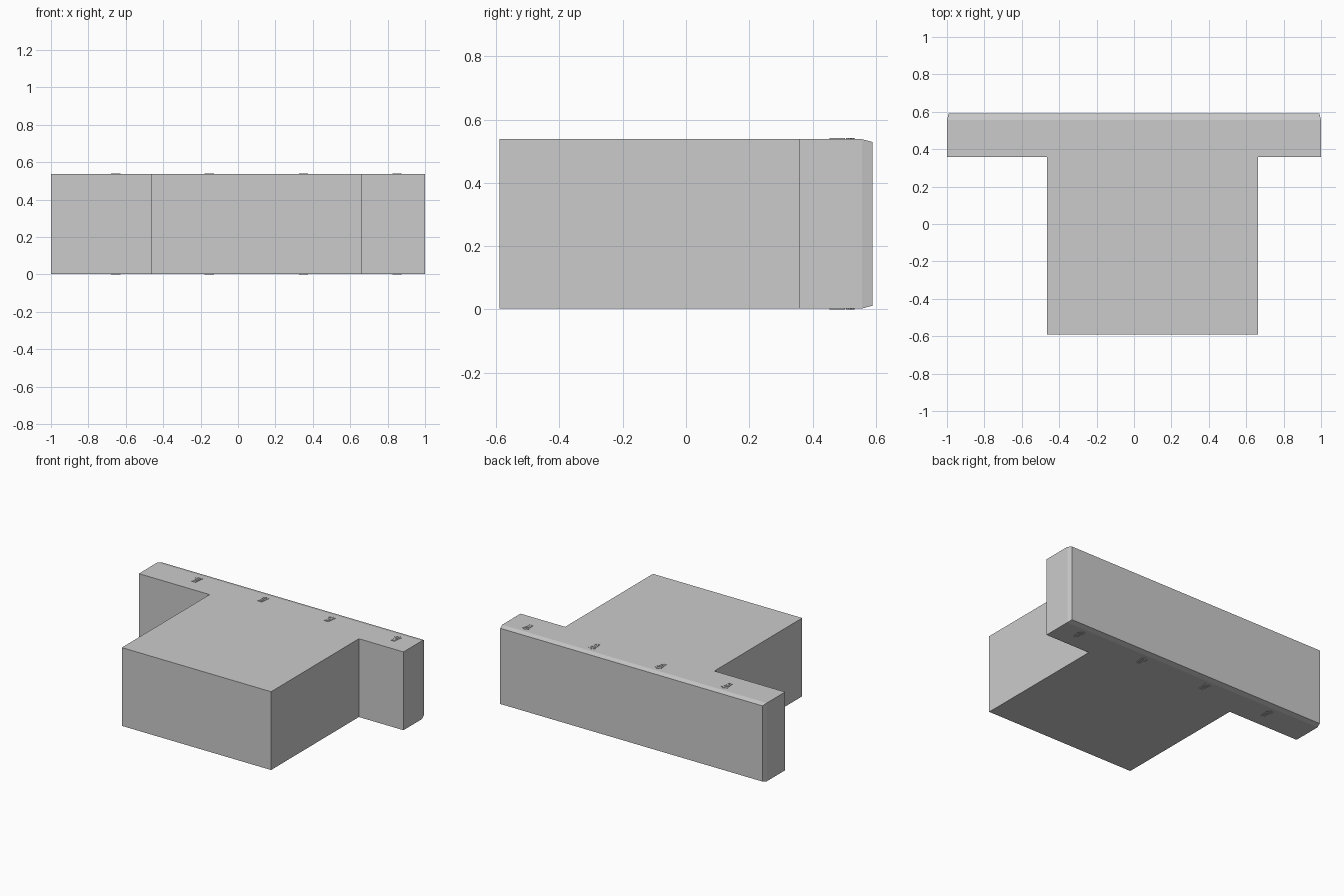
import bpy, bmesh, math
from mathutils import Vector

if "Cube" in bpy.data.objects:
    bpy.data.objects.remove(bpy.data.objects["Cube"])

Z0, Z1 = 0.003, 0.538      # body faces, tabs stand slightly proud
BACK, BEND = 0.59, 0.556   # rear face and start of its chamfer


def add_object(name, bm):
    bmesh.ops.recalc_face_normals(bm, faces=bm.faces)
    mesh = bpy.data.meshes.new(name)
    bm.to_mesh(mesh)
    bm.free()
    obj = bpy.data.objects.new(name, mesh)
    bpy.context.collection.objects.link(obj)
    return obj


def prism(bm, outline, z0, z1):
    face = bm.faces.new([bm.verts.new((x, y, z0)) for x, y in outline])
    ext = bmesh.ops.extrude_face_region(bm, geom=[face])
    verts = [g for g in ext["geom"] if isinstance(g, bmesh.types.BMVert)]
    bmesh.ops.translate(bm, verts=verts, vec=(0, 0, z1 - z0))


# T-shaped body with the rear rim tapered in on all four sides
bm = bmesh.new()
prism(bm, [(-0.465, -0.59), (0.663, -0.59), (0.663, 0.358), (1, 0.358),
           (1, BACK), (-1, BACK), (-1, 0.358), (-0.465, 0.358)], Z0, Z1)
bmesh.ops.bisect_plane(bm, geom=bm.verts[:] + bm.edges[:] + bm.faces[:],
                       plane_co=(0, BEND, 0), plane_no=(0, 1, 0))
for v in bm.verts:
    if v.co.y > BACK - 1e-4:
        v.co.x -= math.copysign(0.009, v.co.x)
        v.co.z += 0.009 if v.co.z < 0.2 else -0.009
add_object("body", bm)

# Small raised tabs: tapered ribs under rounded studs, on top and underside
def tab(bm, cx, z0, z1):
    for i in (-1, 0, 1):
        prism(bm, [(cx + (i - 0.42) * 0.011, 0.453), (cx + (i + 0.42) * 0.011, 0.453),
                   (cx + (i + 0.42) * 0.014, 0.503), (cx + (i - 0.42) * 0.014, 0.503)], z0, z1)
    for dx, y in ((-0.016, 0.514), (0.016, 0.514), (0, 0.523)):
        prism(bm, [(cx + dx + 0.009 * math.cos(a * math.tau / 8),
                    y + 0.009 * math.sin(a * math.tau / 8)) for a in range(8)], z0, z1)


for name, z0, z1 in (("top_tabs", Z1 - 0.004, 0.541), ("bottom_tabs", 0.0, Z0 + 0.004)):
    bm = bmesh.new()
    for cx in (-0.653, -0.153, 0.35, 0.85):
        tab(bm, cx, z0, z1)
    add_object(name, bm)
